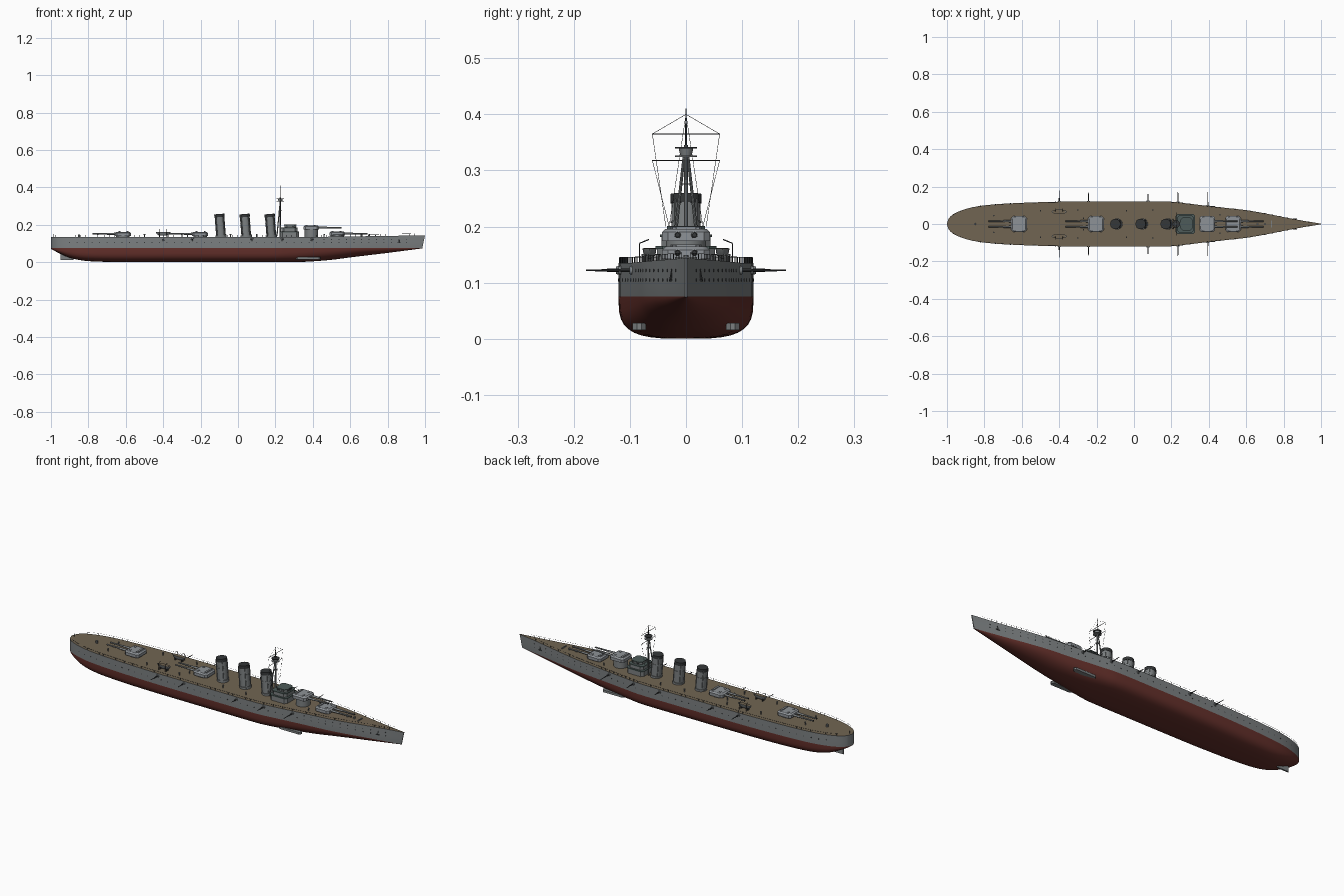
import bpy, bmesh, math
from mathutils import Vector

if "Cube" in bpy.data.objects:
    bpy.data.objects.remove(bpy.data.objects["Cube"])


def material(name, rgb):
    m = bpy.data.materials.new(name)
    m.diffuse_color = (*rgb, 1)
    m.use_nodes = True
    m.node_tree.nodes["Principled BSDF"].inputs["Base Color"].default_value = m.diffuse_color
    return m


GREY = material("hull grey", (0.20, 0.215, 0.22))
LIGHT = material("light turret grey", (0.27, 0.29, 0.31))
RED = material("underwater red", (0.13, 0.03, 0.024))
DECK = material("wood deck", (0.165, 0.13, 0.085))
DARK = material("dark metal", (0.035, 0.038, 0.04))
BRIDGE = material("bridge green grey", (0.075, 0.105, 0.1))


def finish(name, bm, *mats, angle=35):
    bmesh.ops.recalc_face_normals(bm, faces=bm.faces)
    me = bpy.data.meshes.new(name)
    bm.to_mesh(me)
    bm.free()
    for m in mats:
        me.materials.append(m)
    for p in me.polygons:
        p.use_smooth = True
    me.set_sharp_from_angle(angle=math.radians(angle))
    ob = bpy.data.objects.new(name, me)
    bpy.context.collection.objects.link(ob)
    return ob


def loft(bm, rings, mat=0):
    loops = [[bm.verts.new(p) for p in r] for r in rings]
    n = len(loops[0])
    faces = [bm.faces.new((a[i], a[(i + 1) % n], b[(i + 1) % n], b[i]))
             for a, b in zip(loops, loops[1:]) for i in range(n)]
    faces += [bm.faces.new(loops[0]), bm.faces.new(loops[-1])]
    for f in faces:
        f.material_index = mat
    return faces


def tube(bm, p, q, r1, r2=None, seg=16, mat=0):
    p, q = Vector(p), Vector(q)
    r2 = r1 if r2 is None else r2
    rot = Vector((0, 0, 1)).rotation_difference(q - p)
    circle = [rot @ Vector((math.cos(a), math.sin(a), 0))
              for a in (2 * math.pi * i / seg for i in range(seg))]
    return loft(bm, [[p + c * r1 for c in circle], [q + c * r2 for c in circle]], mat)


def block(bm, x, y, z0, z1, hx, hy, cut, top=1.0, mat=0):
    # box with chamfered corners and optional tapered top
    out = [(hx, -hy + cut), (hx, hy - cut), (hx - cut, hy), (-hx + cut, hy),
           (-hx, hy - cut), (-hx, -hy + cut), (-hx + cut, -hy), (hx - cut, -hy)]
    return loft(bm, [[(x + a, y + b, z0) for a, b in out],
                     [(x + a * top, y + b * top, z1) for a, b in out]], mat)


# Hull stations: x, half breadth, keel height
ST = [(-1, .003, .072), (-.99, .03, .066), (-.96, .056, .05), (-.9, .08, .024),
      (-.82, .097, .008), (-.7, .108, .002), (-.55, .115, 0), (-.4, .119, 0),
      (0, .12, 0), (.2, .119, 0), (.3, .108, 0), (.4, .096, .005), (.5, .085, .013),
      (.6, .074, .026), (.7, .057, .038), (.8, .037, .05), (.9, .018, .063), (.985, .002, .074)]
WL = .075


def deck_z(x):
    return .135 + .009 * max(0, (x - .35) / .65) ** 1.2


def smooth_stations(sub=4):
    out = []
    for i in range(len(ST) - 1):
        x0, x1 = ST[i][0], ST[i + 1][0]
        lo, hi = ST[max(i - 1, 0)], ST[min(i + 2, len(ST) - 1)]
        for j in range(sub):
            t = j / sub
            vals = [x0 + (x1 - x0) * t]
            for c in (1, 2):
                a, b = ST[i][c], ST[i + 1][c]
                m0 = (b - lo[c]) / (x1 - lo[0]) * (x1 - x0)
                m1 = (hi[c] - a) / (hi[0] - x0) * (x1 - x0)
                v = ((2*t**3 - 3*t*t + 1) * a + (t**3 - 2*t*t + t) * m0
                     + (3*t*t - 2*t**3) * b + (t**3 - t*t) * m1)
                vals.append(max(v, 0))
            out.append(vals)
    return out + [list(ST[-1])]


STATIONS = smooth_stations()


def breadth(x):
    for a, b in zip(STATIONS, STATIONS[1:]):
        if a[0] <= x <= b[0]:
            return a[1] + (b[1] - a[1]) * (x - a[0]) / (b[0] - a[0])
    return 0


# Hull: red below the waterline, grey above, wooden deck
bm = bmesh.new()
rings = []
for x, b, k in STATIONS:
    p = .59 + .45 * max(0, min(1, (x - .2) / .5))
    half = []
    for i in range(10):
        a = math.pi / 2 * i / 9
        half.append((b * math.sin(a) ** p, k + (WL - k) * (1 - max(0, math.cos(a)) ** p)))
    half += [(b, (WL + deck_z(x)) / 2), (b, deck_z(x))]
    pts = half + [(-y, z) for y, z in reversed(half[1:])]
    rings.append([(x + max(0, x - .9) / .085 * .015 * max(0, z - WL) / .069, y, z) for y, z in pts])
for f in loft(bm, rings):
    c = f.calc_center_median()
    f.material_index = 1 if c.z < WL - 1e-5 else 0
    if all(abs(v.co.z - deck_z(v.co.x)) < .0006 for v in f.verts):
        f.material_index = 2
finish("hull", bm, GREY, RED, DECK)

# Rudder and short bilge keels
bm = bmesh.new()
block(bm, -.915, 0, .012, .055, .035, .004, .002)
for s in (1, -1):
    block(bm, .375, s * .083, .016, .028, .065, .012, .008)
finish("rudder_and_bilge_keels", bm, GREY)


# Main gun turrets: x, base height, facing
def turret(name, x, base, s):
    bm = bmesh.new()
    tube(bm, (x, 0, .13), (x, 0, base + .004), .036, seg=24)
    block(bm, x, 0, base + .004, base + .02, .042, .043, .011, mat=1)
    block(bm, x, 0, base + .02, base + .026, .042, .043, .011, .84, mat=1)
    for y in (-.015, .015):
        gz = base + .015
        tube(bm, (x + s * .035, y, gz), (x + s * .085, y, gz), .006, .005, 12, 0)
        tube(bm, (x + s * .085, y, gz), (x + s * .162, y, gz), .0045, .0035, 12, 0)
        tube(bm, (x + s * .160, y, gz), (x + s * .1625, y, gz), .0042, .0042, 12, 2)
        block(bm, x + s * .018, y * 1.4, base + .026, base + .029, .005, .004, .001, mat=1)
    block(bm, x - s * .025, 0, base + .024, base + .030, .005, .028, .002, mat=1)
    finish(name, bm, GREY, LIGHT, DARK)


turret("forward_turret", .53, .138, 1)
turret("raised_turret", .392, .170, 1)
turret("midship_turret", -.203, .137, -1)
turret("aft_turret", -.615, .137, -1)

# Funnels, raked slightly aft, with black caps and steam pipes
for i, x in enumerate((-.098, .037, .171)):
    bm = bmesh.new()
    lo, hi = Vector((x + .008, 0, .13)), Vector((x - .002, 0, .258))
    at = lambda t: lo.lerp(hi, t)
    tube(bm, at(0), at(.12), .030, seg=28)
    tube(bm, at(.1), at(.88), .026, seg=28)
    tube(bm, at(.87), at(1), .0275, seg=28, mat=1)
    tube(bm, at(.6), at(.62), .0275, seg=28)
    for a in (45, 135, 225, 315):
        o = Vector((math.cos(math.radians(a)), math.sin(math.radians(a)), 0)) * .028
        tube(bm, at(.05) + o, at(.93) + o, .0022, seg=6)
    finish("funnel_%d" % (i + 1), bm, GREY, DARK)

# Bridge tiers with green grey roofs
bm = bmesh.new()
for x, z0, z1, hx, hy in ((.275, .13, .163, .050, .052), (.275, .163, .184, .042, .044),
                          (.28, .184, .199, .031, .032)):
    block(bm, x, 0, z0, z1, hx, hy, .012)
    block(bm, x, 0, z1 - .003, z1 + .002, hx + .002, hy + .002, .012, mat=1)
for y in range(-3, 4):
    block(bm, .311, y * .0055, .190, .194, .0008, .0018, .0003, mat=2)
    for s in (1, -1):
        block(bm, .28 + y * .0055, s * .032, .190, .194, .0018, .0008, .0003, mat=2)
finish("bridge", bm, GREY, BRIDGE, DARK)

# Tripod mast, spotting top and yards
bm = bmesh.new()
MX = .226
tube(bm, (MX, 0, .13), (MX, 0, .345), .0045, .0035, 10)
tube(bm, (MX, 0, .34), (MX, 0, .41), .0022, .0008, 8, 1)
for s in (1, -1):
    tube(bm, (MX - .018, s * .024, .14), (MX, s * .003, .33), .0032, .0025, 8)
tube(bm, (MX, 0, .324), (MX, 0, .327), .020, seg=20)
tube(bm, (MX, 0, .326), (MX, 0, .339), .010, .013, 20)
tube(bm, (MX, 0, .339), (MX, 0, .342), .020, seg=20, mat=1)
tube(bm, (MX, 0, .275), (MX, 0, .277), .009, seg=16)
for z in (.365, .318):
    tube(bm, (MX, -.061, z), (MX, .061, z), .0011, seg=6, mat=1)
finish("tripod_mast", bm, GREY, DARK)

# Rigging wires
bm = bmesh.new()
for s in (1, -1):
    for p, q in (((MX, s * .06, .365), (MX, s * .036, .20)), ((MX, s * .06, .318), (MX, s * .03, .2)),
                 ((MX, 0, .40), (MX, s * .03, .2)), ((MX, 0, .40), (MX, s * .06, .365))):
        tube(bm, p, q, .0004, seg=4)
finish("rigging", bm, DARK)

# Secondary guns along both sides
bm = bmesh.new()
for x, reach in ((-.40, .178), (-.243, .168), (.075, .160), (.235, .172), (.395, .170)):
    for s in (1, -1):
        b = breadth(x)
        tube(bm, (x, s * (b - .006), .122), (x, s * (b + .004), .122), .009, .007, 14, 0)
        tube(bm, (x, s * b, .122), (x, s * (b + .02), .122), .0035, .003, 8, 1)
        tube(bm, (x, s * (b + .02), .122), (x, s * reach, .122), .002, .0015, 8, 1)
finish("side_guns", bm, GREY, DARK)

# Portholes and bow anchors
bm = bmesh.new()
for i in range(46):
    x = -.9 + i * .04
    for s in (1, -1):
        for z in ((.105, .122) if x > .45 else (.105,)):
            b = breadth(x)
            tube(bm, (x, s * (b - .003), z), (x, s * (b + .0008), z), .0026, seg=8)
for s in (1, -1):
    b = breadth(.86)
    tube(bm, (.86, s * b, .118), (.86, s * (b + .003), .102), .0022, seg=6)
    tube(bm, (.85, s * (b + .003), .104), (.87, s * (b + .001), .104), .002, seg=6)
finish("portholes_and_anchors", bm, DARK)

# Ship's boats on cradles with davits
bm = bmesh.new()
for s in (1, -1):
    y0 = s * .065
    ring = lambda k, z: [(-.4 + .04 * k * math.cos(a), y0 + .0125 * k * math.sin(a), z)
                         for a in (math.tau * i / 24 for i in range(24))]
    loft(bm, [ring(.55, .143), ring(.85, .15), ring(1, .161)])
    loft(bm, [ring(.88, .160), ring(.88, .1618)], 1)
    for x in (-.42, -.38):
        block(bm, x, y0, .133, .147, .002, .009, .001, mat=2)
        tube(bm, (x, s * .083, .133), (x, s * .083, .170), .0013, seg=6, mat=2)
        tube(bm, (x, s * .083, .170), (x, s * .066, .177), .0012, seg=6, mat=2)
finish("boats_and_davits", bm, GREY, DECK, DARK)

# Deck fittings: vents, bollards, capstans and breakwater bar
bm = bmesh.new()
for x, y in ((-.5, .07), (-.3, .075), (-.27, .03), (-.04, .07), (.1, .075), (-.75, .045), (.46, .05)):
    for s in (1, -1):
        tube(bm, (x, s * y, .133), (x, s * y, .147), .0025, seg=8)
        tube(bm, (x, s * y, .147), (x, s * y, .151), .0042, seg=8)
for x in (-.85, .66, .70):
    tube(bm, (x, 0, .133), (x, 0, .149), .006, .005, 10)
block(bm, .735, 0, .135, .146, .002, .020, .001)
finish("deck_fittings", bm, GREY)

# Deck edge railings, stern jack staff and bow staff
bm = bmesh.new()
for s in (1, -1):
    prev = None
    for i in range(74):
        x = -.975 + i * .0263
        p = Vector((x, s * max(breadth(x) - .002, .001), deck_z(x)))
        q = p + Vector((0, 0, .010))
        tube(bm, p, q, .0006, seg=4)
        if prev:
            tube(bm, prev, q, .0004, seg=4)
        prev = q
tube(bm, (-.985, 0, .134), (-.985, 0, .15), .0008, seg=5)
finish("railings", bm, DARK)
